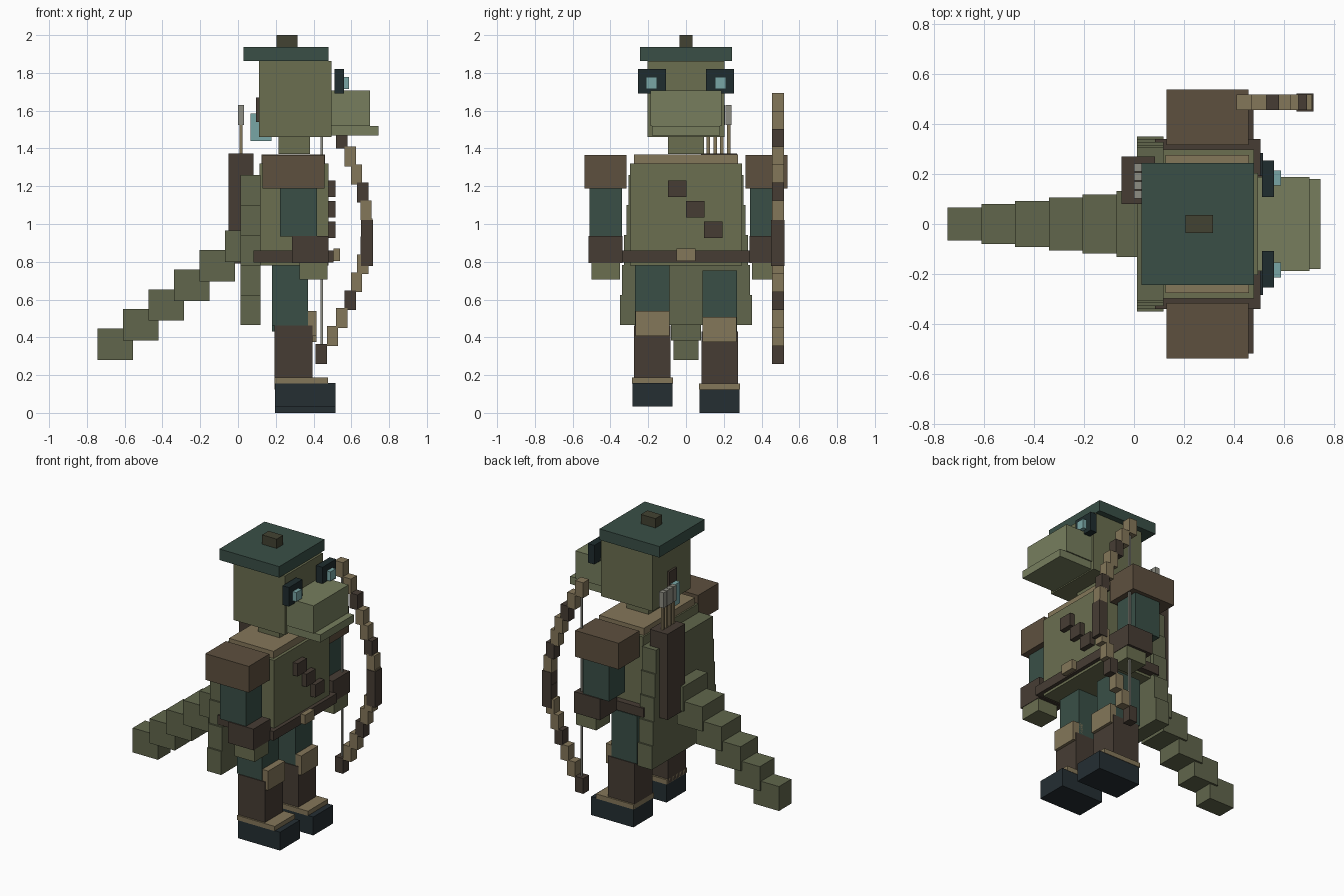
import bpy

def mat(name, r, g, b):
    m = bpy.data.materials.new(name)
    m.diffuse_color = [(c / 255) ** 2.2 for c in (r, g, b)] + [1]
    return m

SKIN = mat("olive_skin", 106, 110, 81)
SNOUT = mat("light_olive", 118, 125, 94)
SCALE = mat("dark_olive", 97, 102, 77)
TEAL = mat("teal_cloth", 60, 80, 72)
BROWN = mat("dark_leather", 72, 63, 55)
LEATHER = mat("leather", 94, 81, 65)
TAN = mat("tan", 131, 118, 90)
SOLE = mat("shoe", 41, 50, 54)
BLACK = mat("eye_socket", 36, 48, 50)
GLOW = mat("pale_teal", 120, 165, 165)
GREY = mat("feather", 140, 140, 130)
KNOB = mat("knob", 68, 68, 53)

def box(name, m, x0, x1, y0, y1, z0, z1):
    v = [(x, y, z) for x in (x0, x1) for y in (y0, y1) for z in (z0, z1)]
    f = [(0, 1, 3, 2), (4, 6, 7, 5), (0, 4, 5, 1), (2, 3, 7, 6), (0, 2, 6, 4), (1, 5, 7, 3)]
    me = bpy.data.meshes.new(name)
    me.from_pydata(v, [], f)
    me.materials.append(m)
    ob = bpy.data.objects.new(name, me)
    bpy.context.collection.objects.link(ob)
    return ob

def mid(name, m, x0, x1, w, z0, z1):
    return box(name, m, x0, x1, -w, w, z0, z1)

def pair(name, m, x0, x1, y0, y1, z0, z1, dz=0):
    # dz raises the copy on the -y side
    box(name + "_left", m, x0, x1, y0, y1, z0, z1)
    box(name + "_right", m, x0, x1, -y1, -y0, z0 + dz, z1 + dz)

# head and hat
mid("hat_brim", TEAL, 0.03, 0.48, 0.243, 1.862, 1.937)
mid("hat_knob", KNOB, 0.205, 0.315, 0.035, 1.937, 2.0)
mid("head", SKIN, 0.11, 0.495, 0.203, 1.46, 1.862)
mid("snout", SNOUT, 0.495, 0.70, 0.188, 1.52, 1.708)
mid("jaw", SNOUT, 0.495, 0.745, 0.18, 1.468, 1.52)
pair("eye_socket", BLACK, 0.512, 0.56, 0.107, 0.253, 1.69, 1.82)
pair("eye", GLOW, 0.56, 0.587, 0.153, 0.213, 1.715, 1.778)
mid("nape_strap", BROWN, 0.095, 0.13, 0.04, 1.54, 1.67)
mid("nape_pendant", GLOW, 0.065, 0.178, 0.03, 1.44, 1.585)
mid("neck", SKIN, 0.215, 0.38, 0.095, 1.37, 1.46)

# torso
mid("collar", TAN, 0.125, 0.46, 0.275, 1.32, 1.368)
mid("torso", SKIN, 0.115, 0.48, 0.297, 0.78, 1.32)
mid("belt", BROWN, 0.083, 0.505, 0.34, 0.797, 0.86)
mid("buckle", TAN, 0.505, 0.54, 0.05, 0.805, 0.87)
for i in range(3):
    y, z = -0.095 + 0.095 * i, 1.143 - 0.108 * i
    box(f"chest_patch_{i}", BROWN, 0.48, 0.515, y, y + 0.098, z, z + 0.087)

# cloak rows widening downward
for i in range(5):
    z = 1.26 - 0.159 * i
    mid(f"cloak_row_{i}", SCALE, 0.012, 0.118, 0.305 + 0.0112 * i, z - 0.159, z)

# arms
pair("shoulder_pad", LEATHER, 0.13, 0.457, 0.315, 0.537, 1.187, 1.365)
pair("sleeve", TEAL, 0.222, 0.417, 0.34, 0.51, 0.935, 1.187)
pair("cuff", BROWN, 0.285, 0.478, 0.335, 0.517, 0.793, 0.937)
pair("hand", SKIN, 0.325, 0.475, 0.35, 0.5, 0.707, 0.793)

# legs, the right one slightly raised
LIFT = 0.033
pair("thigh", TEAL, 0.18, 0.37, 0.088, 0.27, 0.43, 0.755, LIFT)
pair("boot_shaft", BROWN, 0.193, 0.395, 0.083, 0.275, 0.125, 0.43, LIFT)
pair("knee_pad", TAN, 0.34, 0.415, 0.088, 0.268, 0.375, 0.507, LIFT)
pair("boot_band", TAN, 0.193, 0.477, 0.07, 0.287, 0.123, 0.155, LIFT)
pair("foot", SOLE, 0.197, 0.515, 0.072, 0.284, 0, 0.125, LIFT)

# tail
for i in range(6):
    x, z = -0.07 - 0.135 * i, 0.8 - 0.104 * i
    mid(f"tail_{i}", SCALE, x, x + 0.19, 0.131 - 0.013 * i, z, z + 0.166)

# quiver and arrows
box("quiver", BROWN, -0.05, 0.083, 0.08, 0.27, 0.79, 1.372)
for i in range(4):
    y = 0.118 + 0.036 * i
    box(f"arrow_shaft_{i}", TAN, 0.008, 0.024, y - 0.009, y + 0.009, 1.3, 1.53)
    box(f"arrow_feather_{i}", GREY, 0.0, 0.032, y - 0.016, y + 0.016, 1.525, 1.63)

# bow: arc of small blocks mirrored about its middle
ARC = [0.41, 0.47, 0.52, 0.565, 0.597, 0.63, 0.648, 0.652]
for i in range(15):
    x, z = ARC[min(i, 14 - i)], 0.26 + 0.095 * i
    box(f"bow_block_{i}", TAN if i % 3 else BROWN, x, x + 0.06, 0.455, 0.518, z, z + 0.104)
box("bow_grip", BROWN, 0.65, 0.716, 0.45, 0.522, 0.777, 1.02)
box("bow_string", GREY, 0.438, 0.45, 0.48, 0.492, 0.3, 1.65)
